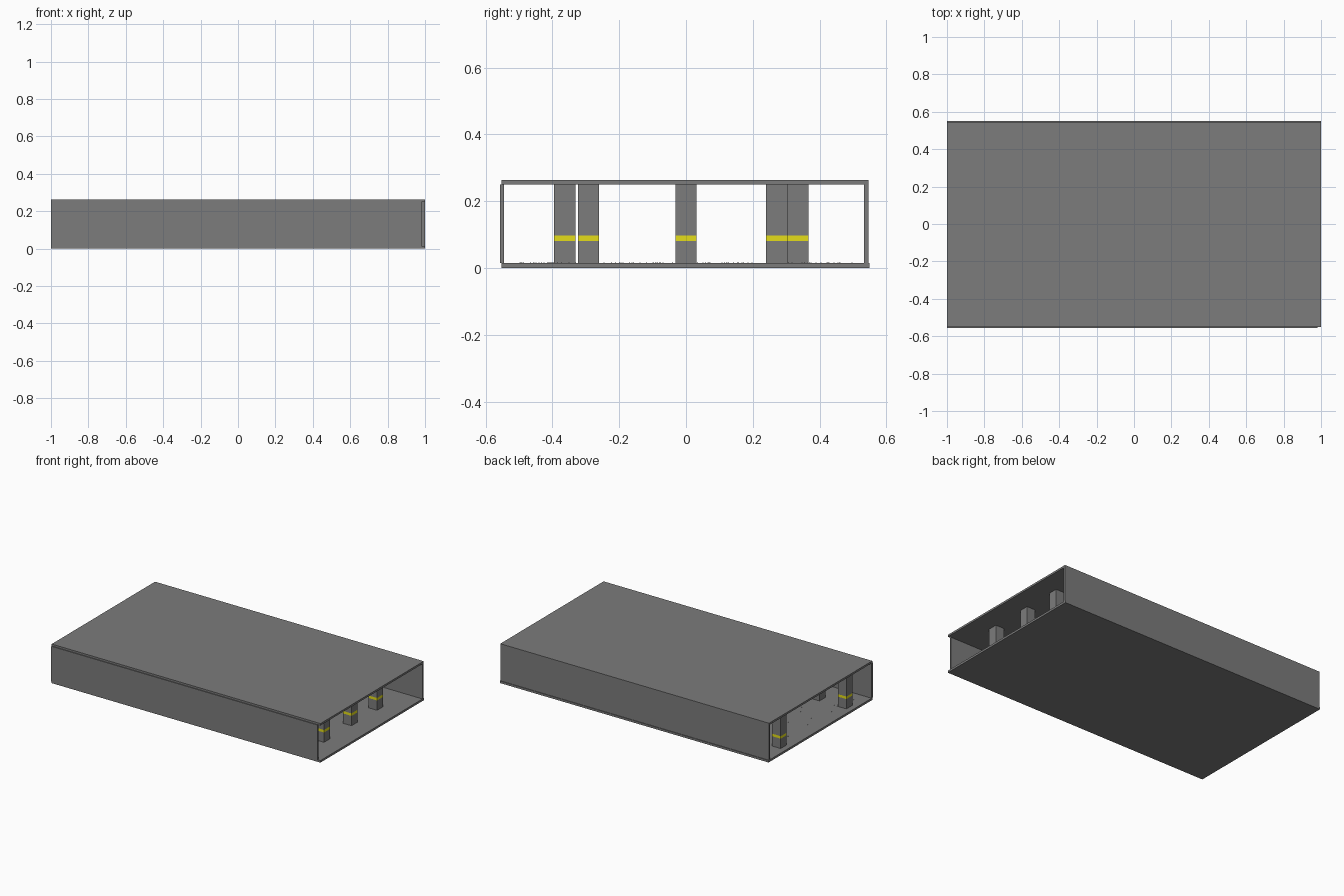
import bpy
import random

old = bpy.data.objects.get("Cube")
if old:
    bpy.data.objects.remove(old, do_unlink=True)


def material(name, colour):
    mat = bpy.data.materials.new(name)
    mat.use_nodes = True
    mat.diffuse_color = colour
    mat.node_tree.nodes["Principled BSDF"].inputs["Base Color"].default_value = colour
    return mat


concrete = material("concrete grey", (0.2, 0.2, 0.2, 1))
yellow = material("safety yellow", (0.78, 0.73, 0.01, 1))


def box(name, xs, ys, zs, mat):
    """Box spanning the given (low, high) range on each axis."""
    corners = [(x, y, z) for x in xs for y in ys for z in zs]
    faces = [(0, 1, 3, 2), (4, 6, 7, 5), (0, 4, 5, 1),
             (2, 3, 7, 6), (0, 2, 6, 4), (1, 5, 7, 3)]
    mesh = bpy.data.meshes.new(name)
    mesh.from_pydata(corners, [], faces)
    mesh.materials.append(mat)
    obj = bpy.data.objects.new(name, mesh)
    bpy.context.collection.objects.link(obj)
    return obj


FLOOR, CEILING, TOP = 0.014, 0.25, 0.263

# Slabs and long walls, open at both ends
box("floor_slab", (-1, 1), (-0.552, 0.55), (0, FLOOR), concrete)
box("roof_slab", (-1, 1), (-0.552, 0.546), (CEILING, TOP), concrete)
box("front_wall", (-1, 0.98), (-0.557, -0.545), (FLOOR, CEILING), concrete)
box("back_wall", (-1, 1), (0.533, 0.546), (FLOOR, CEILING), concrete)


def column(x, y):
    """Square column in three stacked bands, the middle one yellow."""
    half = 0.032
    xs, ys = (x - half, x + half), (y - half, y + half)
    box("column_base", xs, ys, (FLOOR, 0.08), concrete)
    box("column_band", xs, ys, (0.08, 0.097), yellow)
    box("column_shaft", xs, ys, (0.097, CEILING), concrete)


# Rows of columns: two in one half, three in the other
SPACING = 0.2
for i in range(5):
    for y in (-0.363, 0.335):
        column(-0.93 + i * SPACING, y)
for i in range(4):
    for y in (-0.292, 0, 0.272):
        column(0.835 - i * SPACING, y)

# Fine grit scattered on the floor
random.seed(4)
for i in range(120):
    x, y = random.uniform(-0.96, 0.5), random.uniform(-0.5, 0.5)
    size = 0.0015
    box("floor_grit", (x - size, x + size), (y - size, y + size),
        (FLOOR, FLOOR + size), concrete)
